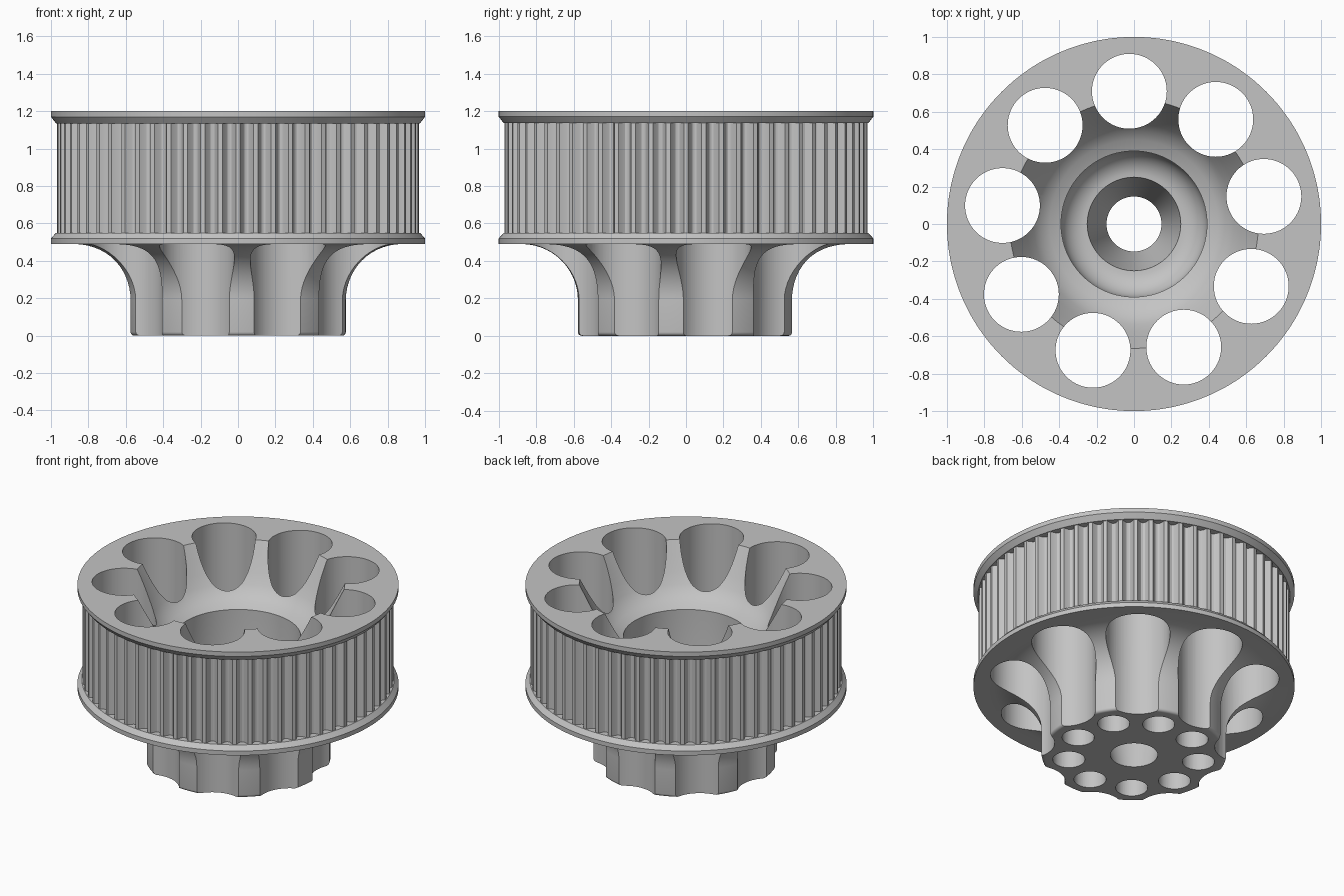
import bpy, bmesh, math
from math import cos, sin, pi, radians, sqrt
from mathutils import Matrix

cube = bpy.data.objects.get("Cube")
if cube:
    bpy.data.objects.remove(cube, do_unlink=True)

TEETH, STEPS = 64, 8
SEGMENTS = TEETH * STEPS
HOLES = 9
FIRST_HOLE = radians(12)

grey = bpy.data.materials.new("plain grey")
grey.use_nodes = True
grey.diffuse_color = (0.55, 0.55, 0.55, 1)
grey.node_tree.nodes["Principled BSDF"].inputs["Base Color"].default_value = grey.diffuse_color


def arc(cx, cz, radius, start, end, steps=10):
    angles = [radians(start + (end - start) * i / steps) for i in range(steps + 1)]
    return [(cx + radius * cos(a), cz + radius * sin(a)) for a in angles]


def add_object(name, bm):
    bmesh.ops.recalc_face_normals(bm, faces=bm.faces)
    mesh = bpy.data.meshes.new(name)
    bm.to_mesh(mesh)
    bm.free()
    mesh.materials.append(grey)
    obj = bpy.data.objects.new(name, mesh)
    bpy.context.collection.objects.link(obj)
    return obj


def tooth_radius(step):
    # rounded belt groove in the middle of each tooth pitch
    u = (step % STEPS) / STEPS - 0.5
    return 0.968 - 0.04 * sqrt(max(0, 1 - (u / 0.3) ** 2))


# Closed cross-section; a radius of None marks the toothed rings
profile = [(0.147, 0)]
profile += arc(0.557, 0.02, 0.02, -90, 0, 4)             # rounded hub foot
profile += arc(0.877, 0.19, 0.3, 180, 90, 14)            # flared hub
profile += [(1, 0.49), (1, 0.52), (0.973, 0.55)]         # lower flange
profile += [(None, 0.55), (None, 1.135)]                 # belt teeth
profile += [(0.973, 1.135), (1, 1.17), (1, 1.2)]         # upper flange
profile += [(0.665, 1.2), (0.62, 1.11), (0.575, 1.02), (0.535, 0.95),
            (0.50, 0.905), (0.45, 0.87), (0.39, 0.845)]  # bowl
profile += arc(0.25, 0.6, 0.14, 0, -90, 10)              # rounded well floor

bm = bmesh.new()
rings = []
for r, z in profile:
    ring = []
    for s in range(SEGMENTS):
        a = 2 * pi * s / SEGMENTS
        radius = tooth_radius(s) if r is None else r
        ring.append(bm.verts.new((radius * cos(a), radius * sin(a), z)))
    rings.append(ring)
for i, ring in enumerate(rings):
    above = rings[(i + 1) % len(rings)]
    for s in range(SEGMENTS):
        t = (s + 1) % SEGMENTS
        bm.faces.new((ring[s], ring[t], above[t], above[s]))
pulley = add_object("pulley_body", bm)

# Large through holes, and blind bolt holes in the ribs between them
bm = bmesh.new()


def cutter(angle, distance, radius, bottom, top, sides):
    place = Matrix.Translation((distance * cos(angle), distance * sin(angle), (bottom + top) / 2))
    bmesh.ops.create_cone(bm, cap_ends=True, segments=sides, radius1=radius,
                          radius2=radius, depth=top - bottom, matrix=place)


for i in range(HOLES):
    angle = FIRST_HOLE + 2 * pi * i / HOLES
    cutter(angle, 0.71, 0.2, -0.1, 1.3, 96)
    cutter(angle + pi / HOLES, 0.41, 0.1, -0.1, 0.3, 48)
holes = add_object("hole_cutters", bm)
holes.hide_render = True

cut = pulley.modifiers.new("holes", "BOOLEAN")
cut.operation = "DIFFERENCE"
cut.solver = "EXACT"
cut.object = holes

bpy.ops.object.select_all(action="DESELECT")
bpy.context.view_layer.objects.active = pulley
pulley.select_set(True)
bpy.ops.object.modifier_apply(modifier=cut.name)
bpy.data.objects.remove(holes, do_unlink=True)
bpy.ops.object.shade_smooth_by_angle(angle=radians(30))
